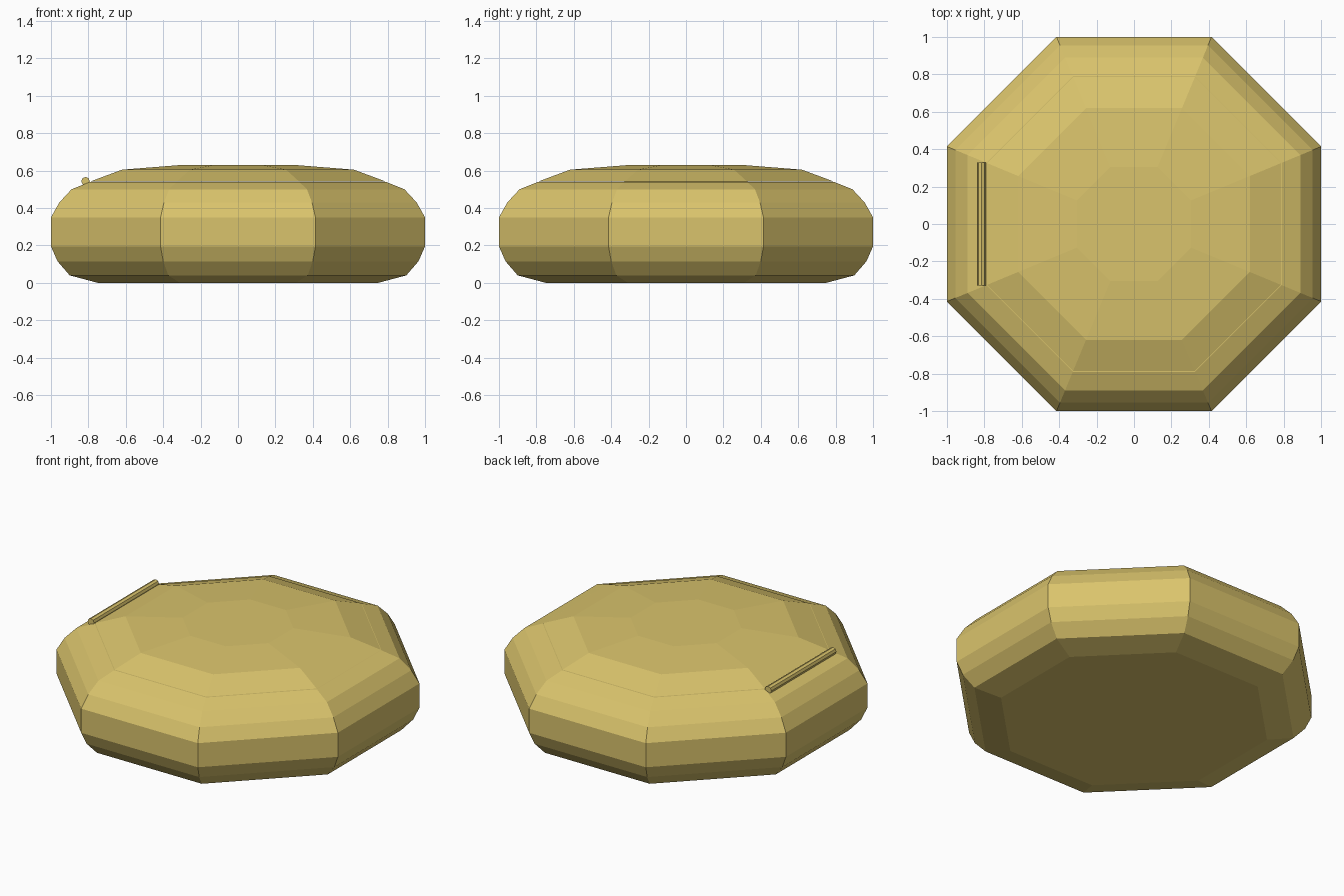
import bpy, bmesh
from math import pi, cos, sin

if "Cube" in bpy.data.objects:
    bpy.data.objects.remove(bpy.data.objects["Cube"])

gold = bpy.data.materials.new("gold")
gold.diffuse_color = (0.7, 0.55, 0.15, 1)
gold.use_nodes = True
gold.node_tree.nodes["Principled BSDF"].inputs["Base Color"].default_value = gold.diffuse_color


def octagon_loft(name, profile):
    """Stack octagons given as (half width across flats, z) and cap both ends."""
    bm = bmesh.new()
    rings = []
    for apothem, z in profile:
        r = apothem / cos(pi / 8)
        angles = [pi / 8 + i * pi / 4 for i in range(8)]
        rings.append([bm.verts.new((r * cos(a), r * sin(a), z)) for a in angles])
    for low, high in zip(rings, rings[1:]):
        for i in range(8):
            j = (i + 1) % 8
            bm.faces.new((low[i], low[j], high[j], high[i]))
    bm.faces.new(rings[0][::-1])
    bm.faces.new(rings[-1])
    mesh = bpy.data.meshes.new(name)
    bm.to_mesh(mesh)
    bm.free()
    mesh.materials.append(gold)
    obj = bpy.data.objects.new(name, mesh)
    bpy.context.collection.objects.link(obj)
    return obj


# rounded octagonal case, up to the lid seam
octagon_loft("case_body", [(0.75, 0), (0.9, 0.04), (0.965, 0.115), (1.0, 0.195),
                           (1.0, 0.35), (0.955, 0.43), (0.89, 0.5), (0.79, 0.54)])

# shallow domed lid, a hair above the seam
octagon_loft("lid", [(0.786, 0.543), (0.62, 0.605), (0.305, 0.63)])

# hinge barrel along the left edge
bpy.ops.mesh.primitive_cylinder_add(vertices=8, radius=0.023, depth=0.66,
                                    location=(-0.815, 0, 0.543), rotation=(pi / 2, 0, 0))
hinge = bpy.context.object
hinge.name = "hinge_barrel"
hinge.data.materials.append(gold)
